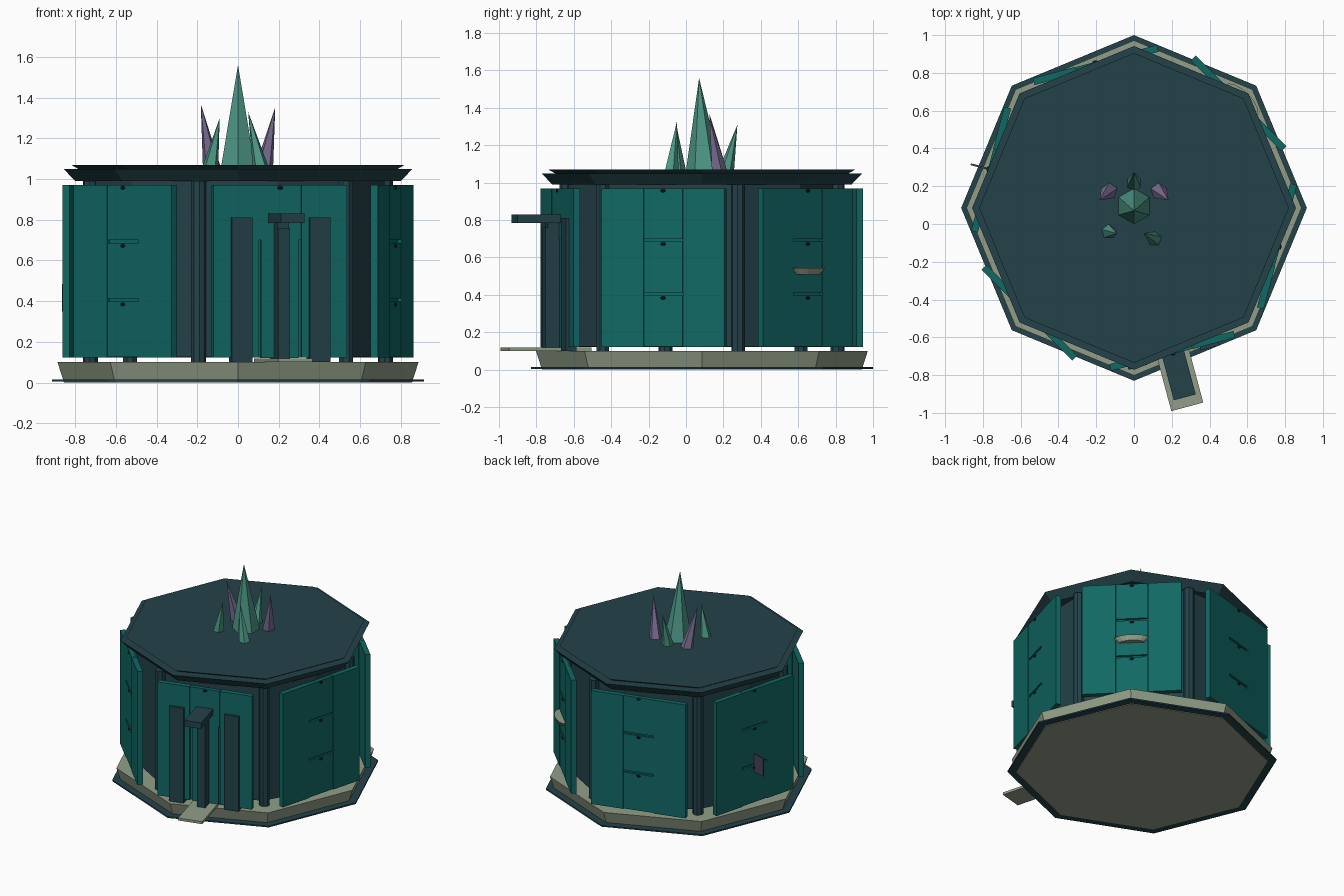
import bpy, bmesh, math
from mathutils import Vector, Matrix

if "Cube" in bpy.data.objects:
    bpy.data.objects.remove(bpy.data.objects["Cube"])

CY = 0.085  # plan centre of the building along y


def mat(name, rgb):
    m = bpy.data.materials.new(name)
    lin = [((c / 255 + 0.055) / 1.055) ** 2.4 for c in rgb]
    m.diffuse_color = (*lin, 1)
    m.use_nodes = True
    m.node_tree.nodes["Principled BSDF"].inputs["Base Color"].default_value = m.diffuse_color
    return m


SLATE = mat("dark slate", (35, 66, 73))
TEAL = mat("teal panel", (16, 104, 100))
STONE = mat("pale stone", (146, 158, 136))
GREEN = mat("green crystal", (76, 150, 132))
PURPLE = mat("purple crystal", (122, 110, 148))
BLUE = mat("dark violet", (72, 66, 96))
KNOB = mat("black teal", (14, 34, 38))


def finish(name, bm, material):
    bmesh.ops.recalc_face_normals(bm, faces=bm.faces)
    me = bpy.data.meshes.new(name)
    bm.to_mesh(me)
    bm.free()
    me.materials.append(material)
    ob = bpy.data.objects.new(name, me)
    bpy.context.collection.objects.link(ob)
    return ob


def prism(name, sides, r0, r1, z0, z1, material, turn=0, c=(0, CY)):
    """Tapered regular prism with its first corner at angle turn."""
    bm = bmesh.new()
    rings = []
    for r, z in ((r0, z0), (r1, z1)):
        rings.append([bm.verts.new((c[0] + r * math.cos(turn + i * math.tau / sides),
                                    c[1] + r * math.sin(turn + i * math.tau / sides), z))
                      for i in range(sides)])
    bm.faces.new(rings[0])
    bm.faces.new(rings[1])
    for i in range(sides):
        j = (i + 1) % sides
        bm.faces.new((rings[0][i], rings[0][j], rings[1][j], rings[1][i]))
    return finish(name, bm, material)


def box(name, deg, r0, r1, t0, t1, z0, z1, material):
    """Box placed radially: r outward, t along the wall, z up."""
    bm = bmesh.new()
    bmesh.ops.create_cube(bm, size=1)
    size = Matrix.Diagonal((r1 - r0, t1 - t0, z1 - z0, 1))
    move = Matrix.Translation(((r0 + r1) / 2, (t0 + t1) / 2, (z0 + z1) / 2))
    spin = Matrix.Translation((0, CY, 0)) @ Matrix.Rotation(math.radians(deg), 4, 'Z')
    bm.transform(spin @ move @ size)
    return finish(name, bm, material)


def crystal(name, base, apex, r, material, sides=6):
    """Leaning pointed shard."""
    bm = bmesh.new()
    ring = [bm.verts.new((base[0] + r * math.sin(i * math.tau / sides),
                          base[1] + r * math.cos(i * math.tau / sides), 1.065))
            for i in range(sides)]
    tip = bm.verts.new(Vector(apex))
    bm.faces.new(ring)
    for i in range(sides):
        bm.faces.new((ring[i], ring[(i + 1) % sides], tip))
    return finish(name, bm, material)


# Plinth and roof, both octagonal
prism("ground_slab", 8, 0.915, 0.915, 0.004, 0.014, SLATE)
prism("stone_plinth", 8, 0.855, 0.887, 0.0, 0.10, STONE)
prism("roof_cornice", 8, 0.80, 0.857, 0.99, 1.05, SLATE)
prism("roof_cap", 8, 0.785, 0.82, 1.05, 1.07, SLATE)

# Inner wall
prism("inner_wall", 12, 0.74, 0.74, 0.125, 0.99, SLATE, math.radians(15))

# Six corner posts
for k in range(6):
    a = math.radians(15 + 60 * k)
    prism(f"corner_post_{k}", 8, 0.037, 0.037, 0.10, 0.99, SLATE, a + math.pi / 8,
          (0.75 * math.cos(a), CY + 0.75 * math.sin(a)))

# Six wall units: two side boards and a column of drawers
ROWS = ((0.125, 0.397), (0.413, 0.685), (0.70, 0.97))
for k in range(6):
    deg = -75 + 60 * k
    front = k == 0
    box(f"left_board_{k}", deg, 0.765, 0.802, -0.34, -0.109, 0.122, 0.97, TEAL)
    box(f"right_board_{k}", deg, 0.765, 0.802, 0.109, 0.34, 0.122, 0.97, TEAL)
    box(f"drawer_backing_{k}", deg, 0.76, 0.785, -0.109, 0.109, 0.122, 0.965, TEAL)
    for n, (z0, z1) in enumerate(ROWS):
        if front and n < 2:
            continue
        box(f"drawer_{k}_{n}", deg, 0.77, 0.80, -0.107, 0.107, z0, z1, TEAL)
        bm = bmesh.new()
        bmesh.ops.create_uvsphere(bm, u_segments=8, v_segments=5, radius=1)
        a = math.radians(deg)
        bm.transform(Matrix.Translation((0.80 * math.cos(a), CY + 0.80 * math.sin(a), z1 - 0.013))
                     @ Matrix.Rotation(a, 4, 'Z') @ Matrix.Diagonal((0.009, 0.015, 0.009, 1)))
        finish(f"drawer_knob_{k}_{n}", bm, KNOB)

# Entrance on the front unit
box("door_step", -75, 0.635, 1.09, -0.0875, 0.0875, 0.10, 0.118, STONE)
for side in (-1, 1):
    box(f"door_jamb_{side}", -75, 0.76, 0.82, side * 0.198 - 0.052, side * 0.198 + 0.052,
        0.10, 0.81, SLATE)
    box(f"door_leaf_{side}", -75, 0.775, 0.795, side * 0.05 - 0.045, side * 0.05 + 0.045,
        0.12, 0.70, TEAL)
box("door_post", -75, 0.78, 0.875, -0.03, 0.03, 0.118, 0.76, SLATE)
box("door_canopy", -75, 0.79, 1.038, -0.06, 0.06, 0.785, 0.83, SLATE)
box("canopy_bracket", -75, 0.78, 0.86, -0.03, 0.03, 0.75, 0.79, SLATE)

# Half-round tray on the back right unit
bm = bmesh.new()
rings = []
for r, z in ((0.085, 0.51), (0.12, 0.545)):
    rings.append([bm.verts.new((0.80 + 0.45 * r * math.sin(math.pi * i / 8),
                                r * math.cos(math.pi * i / 8), z)) for i in range(9)])
bm.faces.new(rings[0])
bm.faces.new(rings[1])
for i in range(9):
    j = (i + 1) % 9
    bm.faces.new((rings[0][i], rings[0][j], rings[1][j], rings[1][i]))
bm.transform(Matrix.Translation((0, CY, 0)) @ Matrix.Rotation(math.radians(45), 4, 'Z'))
finish("wall_tray", bm, STONE)

# Thin sign standing out from the left unit
box("side_sign", 165, 0.80, 0.895, -0.005, 0.005, 0.35, 0.485, BLUE)

# Crystal cluster on the roof
crystal("main_crystal", (0, 0.095), (0, 0.07, 1.56), 0.095, GREEN)
crystal("back_crystal", (0, 0.215), (0, 0.275, 1.31), 0.042, GREEN)
crystal("front_left_crystal", (-0.135, -0.04), (-0.09, -0.05, 1.30), 0.04, GREEN, 5)
crystal("front_right_crystal", (0.11, -0.08), (0.05, -0.048, 1.33), 0.04, GREEN, 5)
for side, h in ((-1, 1.37), (1, 1.355)):
    crystal(f"violet_crystal_{side}", (side * 0.13, 0.175), (side * 0.183, 0.125, h),
            0.045, PURPLE, 5)
